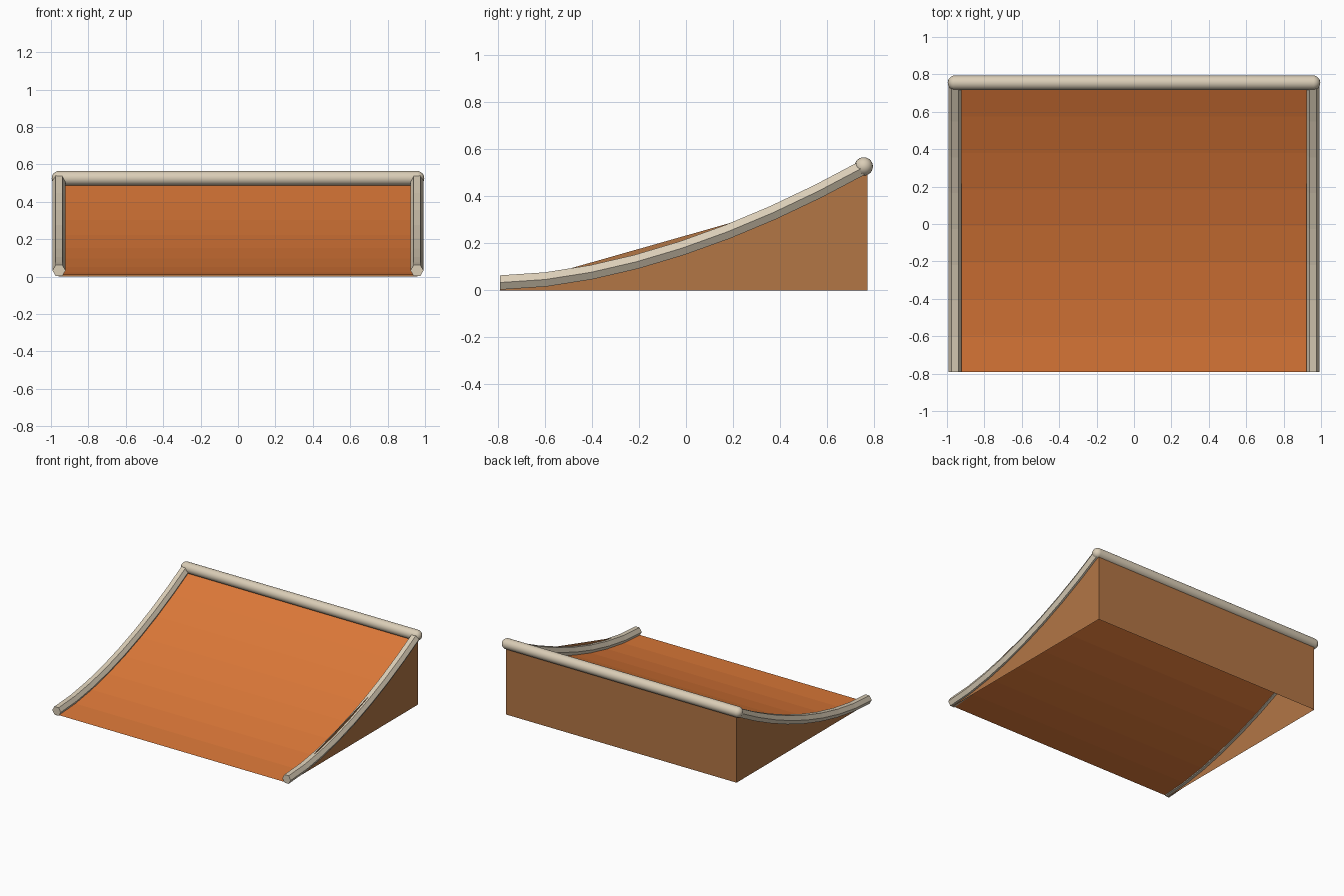
import bpy, bmesh, math
from mathutils import Vector

if "Cube" in bpy.data.objects:
    bpy.data.objects.remove(bpy.data.objects["Cube"])


def material(name, rgb):
    m = bpy.data.materials.new(name)
    m.diffuse_color = (*rgb, 1)
    m.use_nodes = True
    m.node_tree.nodes["Principled BSDF"].inputs["Base Color"].default_value = m.diffuse_color
    return m


ORANGE = material("orange deck", (0.72, 0.19, 0.04))
BROWN = material("brown panel", (0.45, 0.18, 0.06))
CREAM = material("cream rail", (0.70, 0.61, 0.47))

N = 8
X = 0.96
Y0, Y1 = -0.79, 0.77


def curve(base, y_end, rise=0.49):
    """Side profile of the ramp as (y, z) points."""
    return [(Y0 + (y_end - Y0) * i / N, base + rise * (i / N) ** 1.75)
            for i in range(N + 1)]


def make(name, verts, faces, mat):
    me = bpy.data.meshes.new(name)
    me.from_pydata(verts, [], faces)
    me.materials.append(mat)
    ob = bpy.data.objects.new(name, me)
    bpy.context.collection.objects.link(ob)
    return ob


def strip(name, a, b, mat):
    """Sheet of quads between two equal rows of points."""
    n = len(a)
    return make(name, a + b,
                [(i, n + i, n + i + 1, i + 1) for i in range(n - 1)], mat)


deck = curve(0.008, Y1)

# Curved riding surface (open underneath)
strip("riding_surface", [(-X, y, z) for y, z in deck],
      [(X, y, z) for y, z in deck], ORANGE)

# Back wall
make("back_panel", [(X, Y1, 0), (-X, Y1, 0), (-X, Y1, 0.5), (X, Y1, 0.5)],
     [(0, 1, 2, 3)], BROWN)

# Left side follows the curve
strip("left_side_panel", [(-X, y, 0) for y, z in deck],
      [(-X, y, z) for y, z in deck], BROWN)

# Right side has a straight upper edge that rises above the curve
upper = [deck[0], deck[7], deck[8]]
strip("right_side_panel", [(X, y, z) for y, z in upper],
      [(X, y, 0) for y, z in upper], BROWN)


# Six-sided edge rails following the curve
def rail(name, x):
    path = curve(0.033, 0.755)
    r, verts, faces = 0.035, [], []
    for i, (y, z) in enumerate(path):
        p, q = path[max(i - 1, 0)], path[min(i + 1, N)]
        t = Vector((0, q[0] - p[0], q[1] - p[1])).normalized()
        if i == 0:
            t = Vector((0, 1, 0))
        up = Vector((0, -t.z, t.y))
        for k in range(6):
            a = k * math.pi / 3
            verts.append(Vector((x, y, z)) + Vector((1, 0, 0)) * r * math.cos(a)
                         + up * r * math.sin(a))
    for i in range(N):
        for k in range(6):
            j = (k + 1) % 6
            faces.append((i * 6 + k, i * 6 + j, i * 6 + 6 + j, i * 6 + 6 + k))
    faces += [tuple(range(5, -1, -1)), tuple(range(N * 6, N * 6 + 6))]
    ob = make(name, verts, faces, CREAM)
    bm = bmesh.new()
    bm.from_mesh(ob.data)
    bmesh.ops.recalc_face_normals(bm, faces=bm.faces)
    bm.to_mesh(ob.data)
    bm.free()


rail("left_rail", -0.957)
rail("right_rail", 0.957)

# Round-ended coping tube along the top edge: a sphere stretched along x
bpy.ops.mesh.primitive_uv_sphere_add(segments=24, ring_count=12, radius=0.039)
tube = bpy.context.object
tube.name = "top_coping"
for v in tube.data.vertices:
    x, y, z = v.co
    # the equator ring is split into two by the bisect below
    v.co = (z, x, y)
bm = bmesh.new()
bm.from_mesh(tube.data)
for end in (-1, 1):
    bmesh.ops.bisect_plane(bm, geom=bm.verts[:] + bm.edges[:] + bm.faces[:],
                           plane_co=(end * 0.003, 0, 0), plane_no=(1, 0, 0))
for v in bm.verts:
    if abs(v.co.x) > 0.002:
        v.co.x += math.copysign(0.957, v.co.x)
bmesh.ops.recalc_face_normals(bm, faces=bm.faces)
bm.to_mesh(tube.data)
bm.free()
tube.location = (0, 0.755, 0.526)
tube.data.materials.append(CREAM)
bpy.ops.object.shade_smooth_by_angle(angle=math.radians(40))
